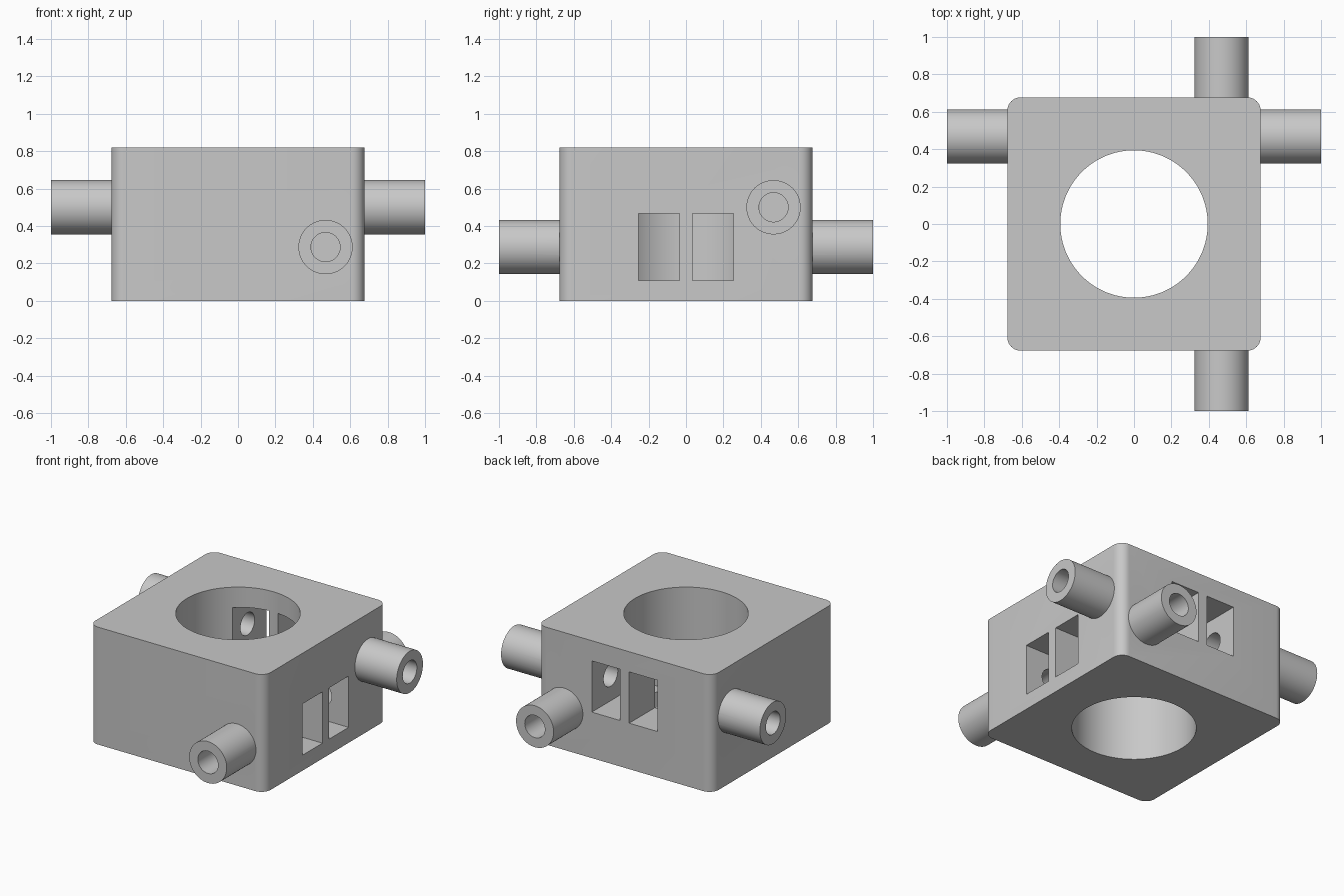
import bpy, bmesh, math
from mathutils import Matrix

if "Cube" in bpy.data.objects:
    bpy.data.objects.remove(bpy.data.objects["Cube"])

HALF, H = 0.677, 0.82          # block half width and height
OFF = 0.468                    # tube offset from the centre
ZX, ZY = 0.50, 0.287           # heights of the x and y tubes
R_OUT, R_BORE, R_HOLE = 0.145, 0.078, 0.394

metal = bpy.data.materials.new("plain_grey")
metal.diffuse_color = (0.58, 0.58, 0.58, 1)
metal.use_nodes = True
metal.node_tree.nodes["Principled BSDF"].inputs["Base Color"].default_value = metal.diffuse_color


def add_object(name, bm):
    mesh = bpy.data.meshes.new(name)
    bm.to_mesh(mesh)
    bm.free()
    ob = bpy.data.objects.new(name, mesh)
    bpy.context.collection.objects.link(ob)
    ob.data.materials.append(metal)
    return ob


def box(name, lo, hi):
    bm = bmesh.new()
    size = [b - a for a, b in zip(lo, hi)]
    mid = [(a + b) / 2 for a, b in zip(lo, hi)]
    bmesh.ops.create_cube(bm, size=1, matrix=Matrix.Translation(mid) @ Matrix.Diagonal((*size, 1)))
    return add_object(name, bm)


def cylinder(name, radius, length, centre, axis, segments=64):
    turn = {"x": Matrix.Rotation(math.pi / 2, 4, "Y"),
            "y": Matrix.Rotation(math.pi / 2, 4, "X"),
            "z": Matrix.Identity(4)}[axis]
    bm = bmesh.new()
    bmesh.ops.create_cone(bm, cap_ends=True, segments=segments, radius1=radius, radius2=radius,
                          depth=length, matrix=Matrix.Translation(centre) @ turn)
    return add_object(name, bm)


def combine(target, tool, operation):
    mod = target.modifiers.new("cut", "BOOLEAN")
    mod.object, mod.operation, mod.solver = tool, operation, "EXACT"
    bpy.context.view_layer.objects.active = target
    bpy.ops.object.modifier_apply(modifier=mod.name)
    bpy.data.objects.remove(tool, do_unlink=True)


# Block with rounded vertical corners
body = box("housing_block", (-HALF, -HALF, 0), (HALF, HALF, H))
bm = bmesh.new()
bm.from_mesh(body.data)
corners = [e for e in bm.edges if abs(e.verts[0].co.z - e.verts[1].co.z) > 0.5]
bmesh.ops.bevel(bm, geom=corners, offset=0.07, segments=10, profile=0.5, affect="EDGES")
bm.to_mesh(body.data)
bm.free()

# Tubes crossing the block
combine(body, cylinder("tube_x", R_OUT, 2, (0, OFF, ZX), "x"), "UNION")
combine(body, cylinder("tube_y", R_OUT, 2, (OFF, 0, ZY), "y"), "UNION")

# Central shaft
combine(body, cylinder("shaft_cut", R_HOLE, 2, (0, 0, H / 2), "z", 128), "DIFFERENCE")

# Window pairs in the back and right walls, and bores that end at the web between them
for s in (-1, 1):
    a, b = sorted((s * 0.035, s * 0.254))
    combine(body, box("back_window_cut", (a, 0.2, ZX - 0.179), (b, 0.8, ZX + 0.179)), "DIFFERENCE")
    combine(body, box("right_window_cut", (0.2, a, ZY - 0.179), (0.8, b, ZY + 0.179)), "DIFFERENCE")
    combine(body, cylinder("bore_cut_x", R_BORE, 1, (s * 0.65, OFF, ZX), "x"), "DIFFERENCE")
    combine(body, cylinder("bore_cut_y", R_BORE, 1, (OFF, s * 0.65, ZY), "y"), "DIFFERENCE")

# Smooth round walls, sharp edges
body.data.materials.clear()
body.data.materials.append(metal)
bpy.ops.object.select_all(action="DESELECT")
body.select_set(True)
bpy.context.view_layer.objects.active = body
bpy.ops.object.shade_smooth_by_angle(angle=math.radians(30))
